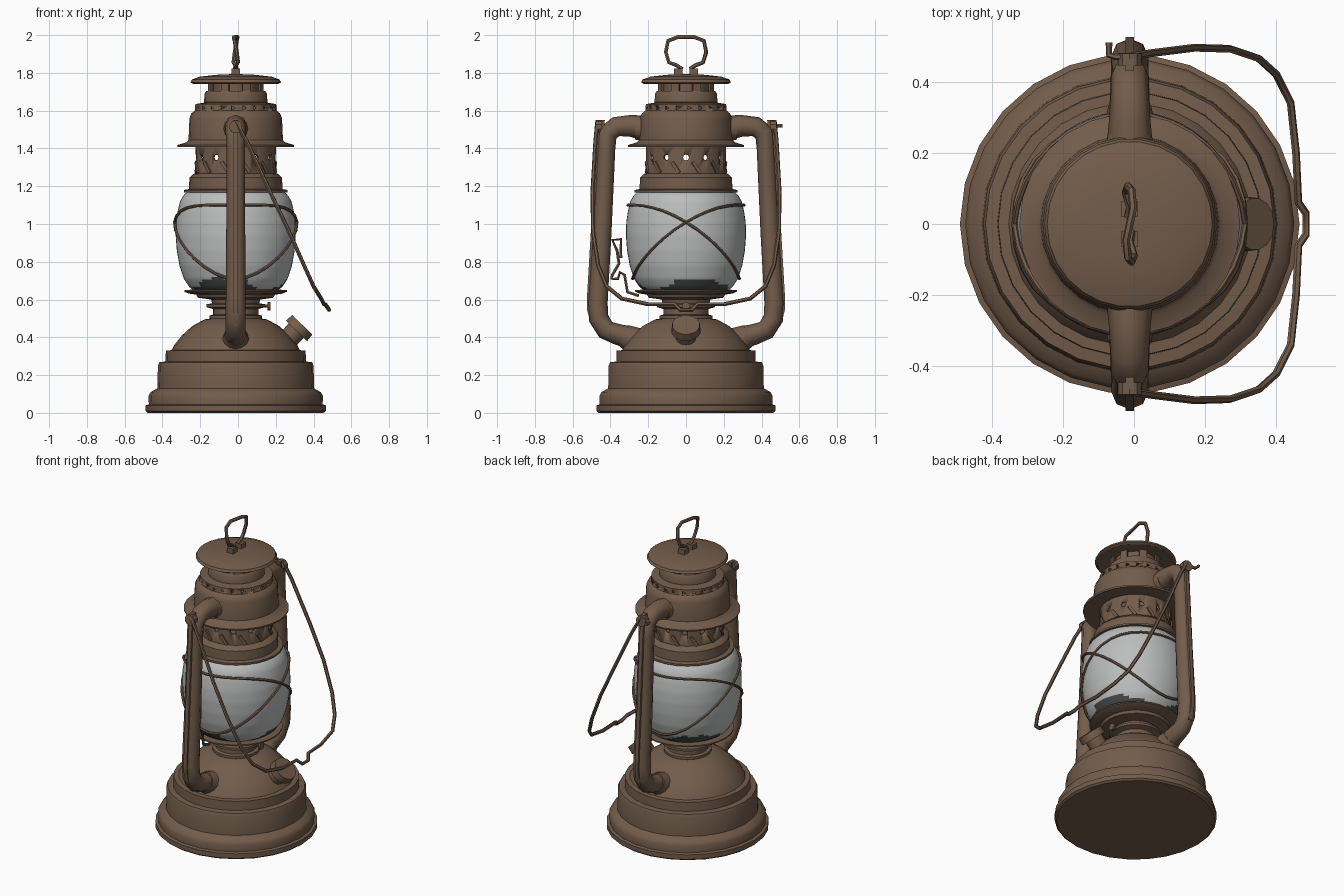
import bpy, bmesh, math, random
from math import sin, cos, pi
from mathutils import Vector, Matrix

random.seed(4)
if "Cube" in bpy.data.objects:
    bpy.data.objects.remove(bpy.data.objects["Cube"])

CX = -0.012      # axis of the lantern body
SIDES = 26


def material(name, rgb):
    m = bpy.data.materials.new(name)
    m.use_nodes = True
    m.diffuse_color = (*rgb, 1)
    m.node_tree.nodes["Principled BSDF"].inputs["Base Color"].default_value = (*rgb, 1)
    return m


BROWN = material("aged brown metal", (0.17, 0.108, 0.07))
GLASS = material("frosted glass", (0.50, 0.51, 0.51))
SOOT = material("dark soot", (0.065, 0.067, 0.07))


def finish(ob, angle=35):
    bpy.ops.object.select_all(action='DESELECT')
    ob.select_set(True)
    bpy.context.view_layer.objects.active = ob
    bpy.ops.object.shade_smooth_by_angle(angle=math.radians(angle))
    return ob


def from_bmesh(name, bm, mat=BROWN, angle=35):
    bmesh.ops.recalc_face_normals(bm, faces=bm.faces)
    me = bpy.data.meshes.new(name)
    bm.to_mesh(me)
    bm.free()
    me.materials.append(mat)
    ob = bpy.data.objects.new(name, me)
    bpy.context.collection.objects.link(ob)
    return finish(ob, angle)


def lathe(name, profile, sides=SIDES, ring=False, mat=BROWN, angle=35):
    """Turn (radius, height) points; ring joins the profile into a hollow loop."""
    bm = bmesh.new()
    rows = [[bm.verts.new((CX + r * cos(2 * pi * i / sides), r * sin(2 * pi * i / sides), z))
             for i in range(sides)] for r, z in profile]
    pairs = list(zip(rows, rows[1:] + rows[:1]))
    for a, b in pairs if ring else pairs[:-1]:
        for i in range(sides):
            j = (i + 1) % sides
            bm.faces.new((a[i], a[j], b[j], b[i]))
    if not ring:
        bm.faces.new(rows[0])
        bm.faces.new(rows[-1])
    return from_bmesh(name, bm, mat, angle)


def wire(name, points, radius, closed=False, widths=None, res=1, kind='POLY'):
    """Round bar along a path, turned into a mesh."""
    cu = bpy.data.curves.new(name, 'CURVE')
    cu.dimensions = '3D'
    cu.bevel_depth, cu.bevel_resolution, cu.use_fill_caps = radius, res, True
    sp = cu.splines.new(kind)
    sp.points.add(len(points) - 1)
    for i, p in enumerate(points):
        sp.points[i].co = (*p, 1)
        sp.points[i].radius = widths[i] if widths else 1
    sp.use_cyclic_u = closed
    if kind == 'NURBS':
        sp.order_u, sp.use_endpoint_u, sp.resolution_u = 3, True, 3
    ob = bpy.data.objects.new(name, cu)
    bpy.context.collection.objects.link(ob)
    me = bpy.data.meshes.new_from_object(ob.evaluated_get(bpy.context.evaluated_depsgraph_get()))
    bpy.data.objects.remove(ob)
    me.materials.clear()
    me.materials.append(BROWN)
    ob = bpy.data.objects.new(name, me)
    bpy.context.collection.objects.link(ob)
    return finish(ob, 50)


def boxes(name, mats, size):
    """Several equal boxes, one for each matrix."""
    bm = bmesh.new()
    for m in mats:
        bmesh.ops.create_cube(bm, size=1, matrix=m @ Matrix.Diagonal((*size, 1)))
    return from_bmesh(name, bm)


def disc(name, centre, axis, radius, depth, sides=12, tip=1):
    bm = bmesh.new()
    turn = Vector(axis).to_track_quat('Z', 'Y').to_matrix().to_4x4()
    bmesh.ops.create_cone(bm, cap_ends=True, segments=sides, radius1=radius, radius2=radius * tip,
                          depth=depth, matrix=Matrix.Translation(centre) @ turn)
    return from_bmesh(name, bm)


def around(count, radius, z, offset=0):
    """Matrices spaced round the axis, local x pointing outwards."""
    return [Matrix.Translation((CX, 0, z)) @ Matrix.Rotation(2 * pi * (i + offset) / count, 4, 'Z')
            @ Matrix.Translation((radius, 0, 0)) for i in range(count)]


def pierce(ob, count, radius, z, size, sides, offset=0):
    """Cut a row of vent holes through a hollow wall."""
    bm = bmesh.new()
    for m in around(count, radius, z, offset):
        bmesh.ops.create_cone(bm, cap_ends=True, segments=sides, radius1=size, radius2=size,
                              depth=0.1, matrix=m @ Matrix.Rotation(-pi / 2, 4, 'Y'))
    cutter = from_bmesh(ob.name + "_cutter", bm)
    cutter.hide_render = True
    mod = ob.modifiers.new("vents", 'BOOLEAN')
    mod.object, mod.operation, mod.solver = cutter, 'DIFFERENCE', 'EXACT'
    bpy.context.view_layer.objects.active = ob
    bpy.ops.object.modifier_apply(modifier=mod.name)
    bpy.data.objects.remove(cutter)


# Fuel tank and burner
lathe("fuel_tank", [(.465, 0), (.477, .01), (.477, .04), (.46, .045), (.462, .09), (.45, .11),
                    (.415, .13), (.412, .25), (.405, .268), (.372, .272), (.37, .33), (.34, .332),
                    (.325, .36), (.285, .41), (.23, .46), (.165, .495), (.13, .50)])
lathe("burner_neck", [(.13, .49), (.14, .50), (.14, .515), (.12, .52), (.12, .55), (.155, .56),
                      (.155, .575), (.125, .58), (.13, .60), (.20, .61), (.21, .63), (.18, .64)])
lathe("glass_seat", [(.18, .622), (.25, .632), (.272, .642), (.272, .65), (.24, .652)])

# Glass globe with a sooty lower edge
GLOBE = [(.21, .64), (.245, .665), (.275, .71), (.298, .78), (.312, .86), (.318, .94),
         (.316, 1.01), (.307, 1.07), (.295, 1.12), (.275, 1.155), (.25, 1.175)]


def globe_radius(z):
    for (r0, z0), (r1, z1) in zip(GLOBE, GLOBE[1:]):
        if z <= z1:
            return r0 + (r1 - r0) * (z - z0) / (z1 - z0)
    return GLOBE[-1][0]


rows = [.64 + .535 * i / 40 for i in range(41)]
globe = lathe("glass_globe", [(globe_radius(z), z) for z in rows], 52, mat=GLASS, angle=60)
globe.data.materials.append(SOOT)
edge = {}
for f in globe.data.polygons:
    a = math.atan2(f.center.y, f.center.x - CX)
    limit = edge.setdefault(round(a * 26 / pi), random.uniform(-.012, .012))
    if f.center.z < .69 + .03 * sin(3 * a + .9) + limit:
        f.material_index = 1

# Crossed guard wires, two tilted hoops
for name, tilt in (("front_guard_hoop", -1), ("back_guard_hoop", 1)):
    path = []
    for i in range(32):
        a = 2 * pi * i / 32
        c = tilt * sin(a)
        z = .9575 + .195 * c - .0525 * (2 * c * c - 1)
        r = globe_radius(z) + .008
        path.append((CX + r * cos(a), r * sin(a), z))
    wire(name, path, .008, closed=True)

# Vented collar above the globe
lathe("globe_collar", [(.24, 1.165), (.275, 1.168), (.275, 1.18), (.248, 1.185), (.245, 1.245),
                       (.225, 1.265), (.205, 1.27)])
collar = lathe("vent_band", [(.212, 1.262), (.212, 1.42), (.197, 1.42), (.197, 1.262)], ring=True)
pierce(collar, 12, .205, 1.352, .016, 8)
boxes("louvres", [m @ Matrix.Rotation(.6, 4, 'X') for m in around(12, .208, 1.30, .5)],
      (.022, .018, .07))

# Hood with its brim and ring of small vents
hood = lathe("hood", [(.308, 1.408), (.31, 1.418), (.262, 1.432), (.25, 1.445), (.245, 1.56),
                      (.235, 1.585), (.217, 1.6), (.214, 1.635), (.15, 1.645), (.15, 1.632),
                      (.20, 1.625), (.203, 1.595), (.23, 1.55), (.235, 1.44), (.20, 1.41)], ring=True)
pierce(hood, 22, .21, 1.614, .013, 3, .25)

# Chimney and cap
lathe("chimney_collar", [(.15, 1.635), (.168, 1.645), (.165, 1.69), (.155, 1.705), (.12, 1.705)])
lathe("chimney_tube", [(.12, 1.69), (.12, 1.765)])
boxes("cap_prongs", around(8, .145, 1.73, .5), (.012, .045, .08))
lathe("chimney_cap", [(.12, 1.755), (.225, 1.742), (.24, 1.75), (.232, 1.765), (.19, 1.78),
                      (.10, 1.79), (.03, 1.793)])

# Carrying ring
boxes("ring_lugs", [Matrix.Translation((CX, s * .042, 1.805)) for s in (-1, 1)], (.045, .045, .035))
half = [(.005, .02, 1.82), (0, .05, 1.84), (.012, .09, 1.855), (.005, .107, 1.91),
        (-.005, .095, 1.97), (-.01, .045, 1.989)]
wire("carrying_ring", [(CX + x, -y, z) for x, y, z in half] +
     [(CX - x, y, z) for x, y, z in reversed(half)], .011)

# Side tubes, with fins, sockets and pivots
TUBE = [(.21, 1.505), (.29, 1.52), (.37, 1.515), (.415, 1.48), (.422, 1.40), (.445, .95),
        (.468, .58), (.462, .50), (.425, .44), (.36, .415), (.27, .395)]
FLARE = [1.25, 1.1, 1, 1, .9, .95, 1, 1, 1, 1.05, 1.1]
FIN = [(.43, 1.55), (.465, 1.55), (.478, 1.4), (.525, .60), (.525, .55), (.50, .46), (.46, .47), (.45, .95)]
for side, s in (("front", -1), ("back", 1)):
    wire(side + "_side_tube", [(CX, s * y, z) for y, z in TUBE], .053, widths=FLARE, res=2)
    bm = bmesh.new()
    face = bm.faces.new([bm.verts.new((CX - .012, s * y, z)) for y, z in FIN])
    out = bmesh.ops.extrude_face_region(bm, geom=[face])
    bmesh.ops.translate(bm, vec=(.024, 0, 0),
                        verts=[v for v in out["geom"] if isinstance(v, bmesh.types.BMVert)])
    from_bmesh(side + "_tube_fin", bm)
    disc(side + "_tank_socket", (CX, s * .30, .395), (0, s * .9, .45), .075, .07, 12, .8)
    disc(side + "_hood_socket", (CX, s * .245, 1.505), (0, s, 0), .068, .05, 12, .85)
    disc(side + "_pivot", (CX, s * .462, 1.515), (0, s, 0), .035, .035, 10)

# Swinging bail handle
BAIL = [(-.01, .47, 1.54), (.05, .48, 1.43), (.17, .495, 1.17), (.27, .492, .96), (.35, .465, .78),
        (.40, .42, .67), (.44, .34, .605), (.455, .2, .575), (.462, .06, .575)]
wire("bail_handle", BAIL + [(.483, .03, .545), (.483, -.03, .545)] +
     [(x, -y, z) for x, y, z in reversed(BAIL)], .011)
wire("bail_end", [(-.01, .47, 1.53), (-.05, .47, 1.525), (-.07, .475, 1.52), (-.07, .51, 1.52)], .01)

# Filler cap on the tank
disc("filler_neck", (.28, 0, .405), (1, 0, 1.05), .055, .12)
disc("filler_cap", (.325, 0, .45), (1, 0, 1.05), .078, .045, 14, .95)

# Globe lifting lever and wick crank
LEVER = [(-.25, .62), (-.31, .64), (-.325, .73), (-.35, .745), (-.36, .71), (-.395, .71), (-.39, .73),
         (-.355, .79), (-.365, .86), (-.39, .915), (-.345, .92), (-.345, .82)]
wire("lifting_lever", [(-.03, y, z) for y, z in LEVER], .009)
wire("wick_crank", [(0, 0, .565), (.16, 0, .565)], .009)
disc("wick_knob", (.165, 0, .565), (1, 0, 0), .022, .015, 10)
